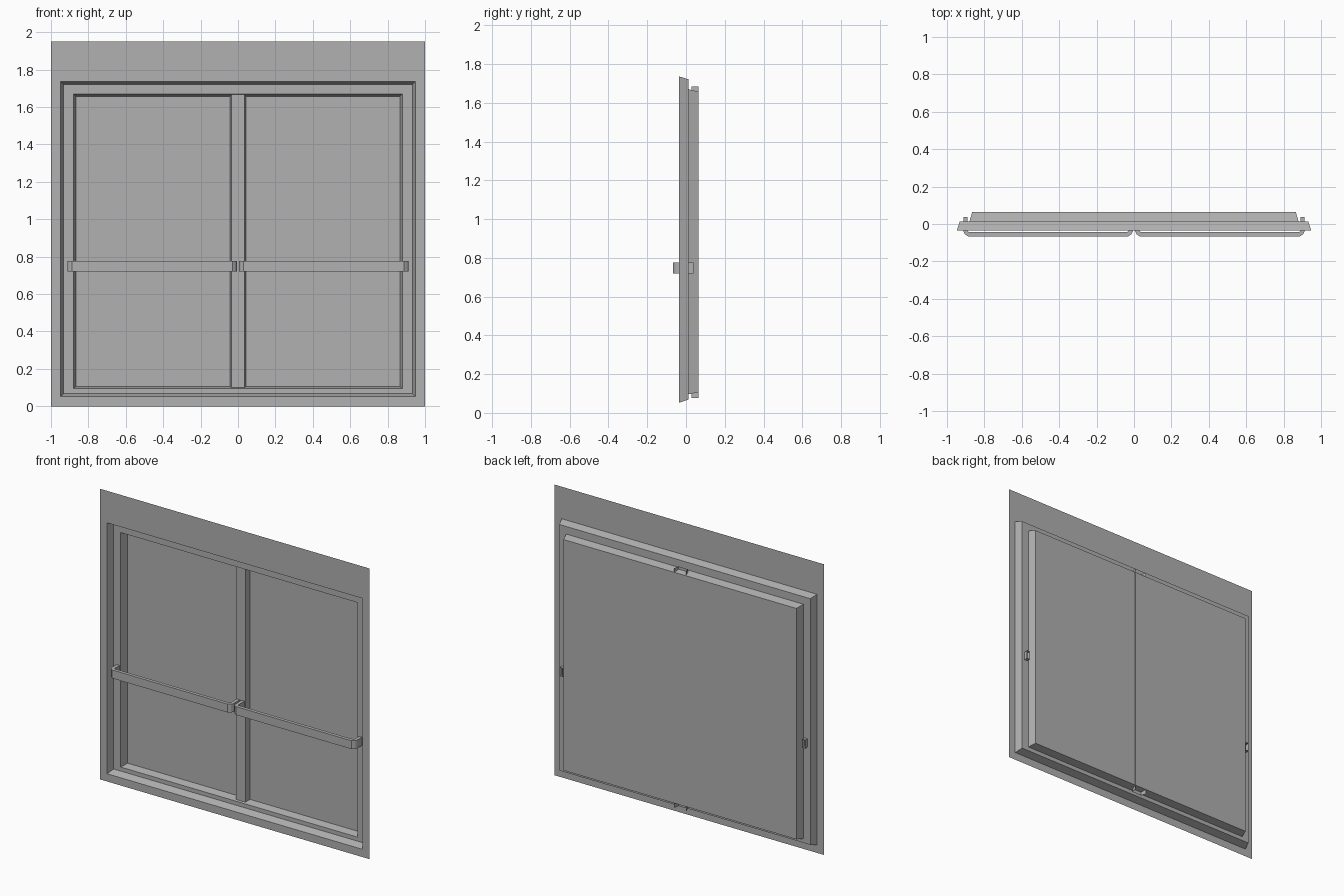
import bpy, bmesh

if "Cube" in bpy.data.objects:
    bpy.data.objects.remove(bpy.data.objects["Cube"])

grey = bpy.data.materials.new("dark_grey")
grey.diffuse_color = (0.44, 0.44, 0.44, 1)
grey.use_nodes = True
grey.node_tree.nodes["Principled BSDF"].inputs["Base Color"].default_value = grey.diffuse_color


def make_object(name, bm):
    mesh = bpy.data.meshes.new(name)
    bm.to_mesh(mesh)
    bm.free()
    mesh.materials.append(grey)
    obj = bpy.data.objects.new(name, mesh)
    bpy.context.collection.objects.link(obj)
    return obj


def rect_loop(bm, half_w, z0, z1, y):
    return [bm.verts.new((x, y, z)) for x, z in
            ((-half_w, z0), (half_w, z0), (half_w, z1), (-half_w, z1))]


def stepped_frame(name, loops):
    """Thin sheet running through a series of rectangles, outside to inside."""
    bm = bmesh.new()
    rings = [rect_loop(bm, *l) for l in loops]
    for a, b in zip(rings, rings[1:]):
        for i in range(4):
            j = (i + 1) % 4
            bm.faces.new((a[i], a[j], b[j], b[i]))
    return make_object(name, bm)


FRONT, MID, BACK = -0.036, 0.013, 0.064

# Wall sheet with its window opening
stepped_frame("wall", [(1.0, 0.0, 1.951, FRONT), (0.948, 0.052, 1.736, FRONT)])

# Stepped window frame: sloped reveal, flat flange, second reveal
stepped_frame("window_frame", [
    (0.948, 0.052, 1.736, FRONT),
    (0.932, 0.069, 1.721, MID),
    (0.88, 0.096, 1.670, MID),
    (0.865, 0.107, 1.657, BACK)])

# Window pane
bm = bmesh.new()
bm.faces.new(rect_loop(bm, 0.865, 0.107, 1.657, BACK))
make_object("pane", bm)

# Centre post: tapered channel set behind the flange, open at its ends
bm = bmesh.new()
rails = [[bm.verts.new((x, y, z)) for z in (0.076, 1.684)] for x, y in
         ((-0.044, BACK + 0.001), (-0.035, 0.028), (0.035, 0.028), (0.044, BACK + 0.001))]
for a, b in zip(rails, rails[1:]):
    bm.faces.new((a[0], b[0], b[1], a[1]))
make_object("centre_post", bm)

# Push bars: strips with bent ends running through the frame, open at the back
outer, inner = 0.912, 0.006
end_y, bar_in, bar_out, t = 0.038, -0.043, -0.066, 0.023
profile = [
    (inner, end_y), (inner, -0.04), (inner + 0.007, -0.054), (inner + 0.024, bar_out),
    (outer - 0.024, bar_out), (outer - 0.007, -0.054), (outer, -0.04), (outer, end_y),
    (outer - t, end_y), (outer - t, -0.037), (outer - t - 0.007, bar_in),
    (inner + t + 0.007, bar_in), (inner + t, -0.037), (inner + t, end_y)]
for name, s in (("left_push_bar", -1), ("right_push_bar", 1)):
    bm = bmesh.new()
    face = bm.faces.new([bm.verts.new((s * x, y, 0.72)) for x, y in profile])
    ext = bmesh.ops.extrude_face_region(bm, geom=[face])
    for v in ext["geom"]:
        if isinstance(v, bmesh.types.BMVert):
            v.co.z = 0.776
    bmesh.ops.recalc_face_normals(bm, faces=bm.faces)
    ends = [f for f in bm.faces if all(v.co.y > 0.03 for v in f.verts)]
    bmesh.ops.delete(bm, geom=ends, context="FACES_ONLY")
    make_object(name, bm)
